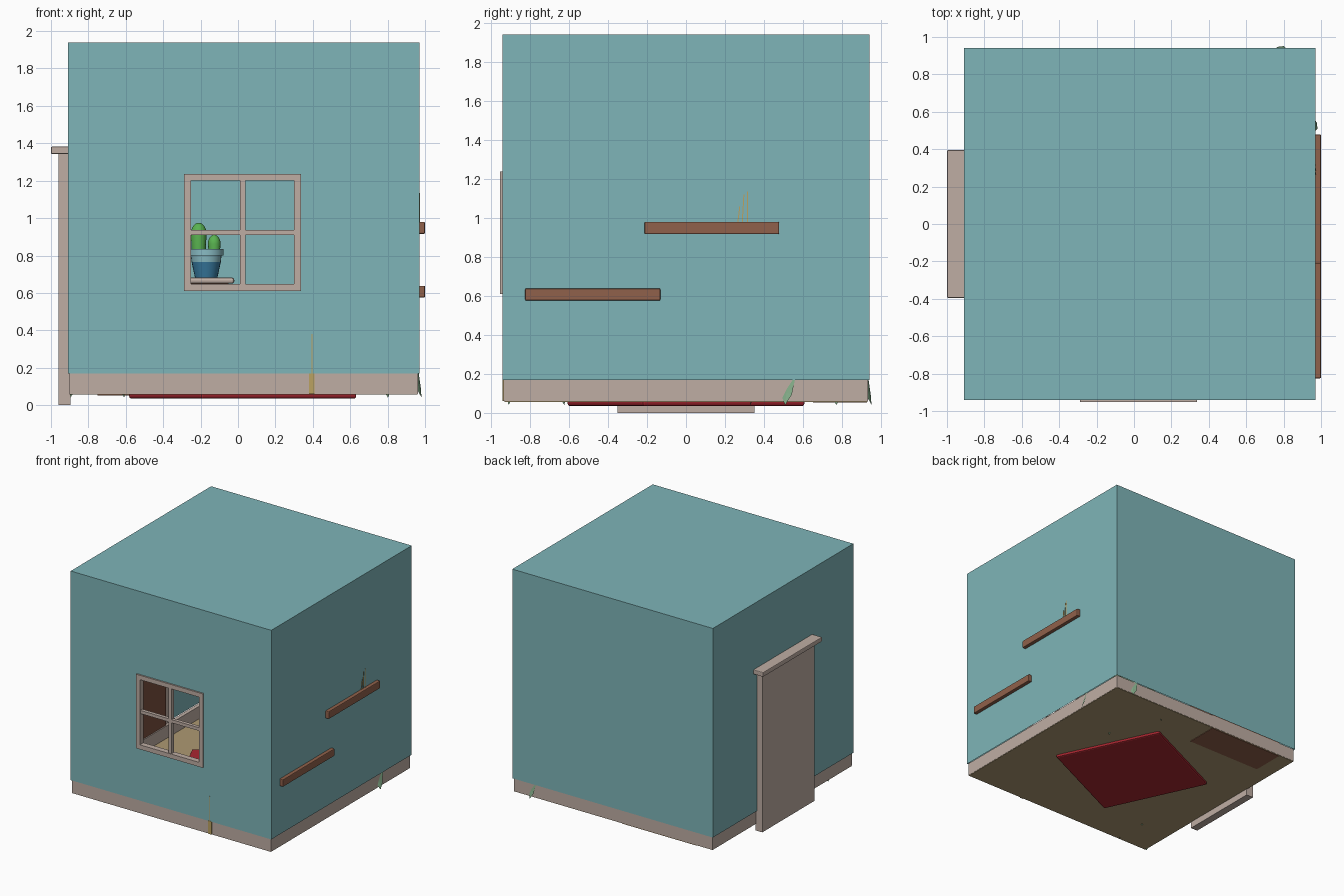
import bpy, bmesh, math
from mathutils import Matrix, Vector

if "Cube" in bpy.data.objects:
    bpy.data.objects.remove(bpy.data.objects["Cube"])

def mat(name, r, g, b):
    m = bpy.data.materials.new(name)
    m.diffuse_color = (r, g, b, 1)
    m.use_nodes = True
    m.node_tree.nodes["Principled BSDF"].inputs["Base Color"].default_value = m.diffuse_color
    return m

TEAL = mat("teal", .21, .46, .48)
TRIM = mat("trim", .52, .42, .37)
WOOD = mat("wood", .28, .12, .07)
DOOR = mat("door_brown", .2, .08, .05)
FLOOR = mat("floor_tan", .42, .32, .17)
RED = mat("red", .4, .02, .03)
LEAF = mat("leaf", .22, .4, .24)
GREEN = mat("cactus_green", .1, .45, .08)
BLUE = mat("blue", .04, .2, .36)
PALE = mat("pale_teal", .25, .5, .55)
GOLD = mat("gold", .5, .36, .12)

def finish(name, bm, m, smooth=False):
    me = bpy.data.meshes.new(name)
    bm.to_mesh(me)
    bm.free()
    me.materials.append(m)
    o = bpy.data.objects.new(name, me)
    bpy.context.collection.objects.link(o)
    if smooth:
        for p in me.polygons:
            p.use_smooth = True
    return o

def box(name, x0, x1, y0, y1, z0, z1, m, bevel=0, rot=0):
    bm = bmesh.new()
    bmesh.ops.create_cube(bm, size=1)
    bmesh.ops.scale(bm, vec=(x1 - x0, y1 - y0, z1 - z0), verts=bm.verts)
    if bevel:
        bmesh.ops.bevel(bm, geom=bm.edges[:], offset=bevel, segments=2, profile=.5, affect='EDGES')
    o = finish(name, bm, m)
    o.location = ((x0 + x1) / 2, (y0 + y1) / 2, (z0 + z1) / 2)
    o.rotation_euler.z = rot
    return o

def lathe(name, profile, cx, cy, m, n=24):
    bm = bmesh.new()
    vs = [bm.verts.new((r, 0, z)) for r, z in profile]
    es = [bm.edges.new(p) for p in zip(vs, vs[1:])]
    bmesh.ops.spin(bm, geom=vs + es, cent=(0, 0, 0), axis=(0, 0, 1), angle=math.tau, steps=n)
    bmesh.ops.remove_doubles(bm, verts=bm.verts, dist=1e-4)
    bmesh.ops.recalc_face_normals(bm, faces=bm.faces)
    o = finish(name, bm, m)
    o.location = (cx, cy, 0)
    bpy.context.view_layer.objects.active = o
    o.select_set(True)
    bpy.ops.object.shade_smooth_by_angle(angle=math.radians(40))
    o.select_set(False)
    return o

# Room shell: thin walls and ceiling, front wall with a window opening
X0, X1, Y0, Y1, Z0, Z1 = -.91, .97, -.94, .94, .168, 1.94
bm = bmesh.new()
def quad(*pts):
    bm.faces.new([bm.verts.new(p) for p in pts])
quad((X0, Y0, Z1), (X1, Y0, Z1), (X1, Y1, Z1), (X0, Y1, Z1))
quad((X1, Y0, Z0), (X1, Y1, Z0), (X1, Y1, Z1), (X1, Y0, Z1))
quad((X0, Y1, Z0), (X0, Y0, Z0), (X0, Y0, Z1), (X0, Y1, Z1))
quad((X1, Y1, Z0), (X0, Y1, Z0), (X0, Y1, Z1), (X1, Y1, Z1))
outer = [(X0, Z0), (X1, Z0), (X1, Z1), (X0, Z1)]
hole = [(-.265, .635), (.31, .635), (.31, 1.21), (-.265, 1.21)]
for i in range(4):
    j = (i + 1) % 4
    quad(*[(x, Y0, z) for x, z in (outer[i], outer[j], hole[j], hole[i])])
bmesh.ops.remove_doubles(bm, verts=bm.verts, dist=1e-4)
finish("room_walls", bm, TEAL)

# Floor and skirting boards
box("floor", -.9, .96, -.93, .93, .056, .064, FLOOR)
box("skirting_front_left", -.902, .38, -.935, -.9, .06, .17, TRIM)
box("skirting_front_right", .41, .962, -.935, -.9, .06, .17, TRIM)
box("skirting_back", -.902, .962, .9, .932, .06, .17, TRIM)
box("skirting_left", -.902, -.87, -.93, .93, .06, .17, TRIM)
box("skirting_right", .93, .962, -.93, .93, .06, .17, TRIM)

# Slim post that breaks the front skirting
box("corner_post", .38, .41, -.942, -.88, .06, .17, GOLD)
box("post_stem", .393, .397, -.942, -.935, .17, .38, GOLD)

# Window frame and glazing bars
for n, a in {"left": (-.29, -.252, .61, 1.237), "right": (.3, .337, .61, 1.237),
             "bottom": (-.252, .3, .61, .648), "top": (-.252, .3, 1.2, 1.237)}.items():
    box("window_frame_" + n, a[0], a[1], -.953, -.905, a[2], a[3], TRIM)
box("window_mullion", .01, .04, -.948, -.915, .648, 1.2, TRIM)
box("window_crossbar", -.252, .3, -.946, -.917, .91, .937, TRIM)

# Door slab with lintel
box("door_frame", -.96, -.895, -.35, .35, 0, 1.345, TRIM)
box("door_panel_inside", -.895, -.88, -.29, .29, .065, 1.28, DOOR)
box("door_lintel", -1, -.87, -.395, .395, 1.343, 1.382, TRIM, .006)

# Wall shelves reaching through the right wall
box("shelf_upper", .7, 1, -.212, .478, .916, .98, WOOD, .006)
box("shelf_lower", .7, 1, -.825, -.132, .576, .638, WOOD, .006)
for i, h in enumerate((1.06, 1.12, 1.135)):
    s = box("shelf_stalk_%d" % i, .968, .974, .268 + i * .022, .273 + i * .022, .97, h, GOLD)
    s.rotation_euler.x = -.12 * (2 - i) / 2

# Rotated rug
box("rug", -.435, .485, -.46, .46, .035, .078, RED, .012, math.radians(25))

# Dresser against the back wall
box("dresser", -.75, -.05, .65, .928, .052, .65, WOOD)
box("dresser_top", -.78, -.02, .62, .935, .65, .682, TRIM, .012)
for i in range(3):
    z = .12 + i * .175
    box("drawer_%d" % i, -.71, -.09, .635, .655, z, z + .15, TRIM, .005)

# Potted cactus on the dresser
cx, cy = -.17, .78
lathe("cactus_pot_lower", [(0, .682), (.06, .682), (.078, .765)], cx, cy, BLUE)
lathe("cactus_pot_upper", [(.078, .765), (.082, .8), (.093, .8), (.093, .835), (.08, .835), (.075, .815), (0, .815)], cx, cy, PALE)
for n, x, r, top in (("tall", -.21, .042, .975), ("short", -.127, .034, .91)):
    dome = [(r * math.cos(a), top - r * 1.4 + r * 1.4 * math.sin(a)) for a in [i * math.pi / 12 for i in range(7)]]
    lathe("cactus_" + n, [(r * .85, .8)] + dome[:-1] + [(0, top)], x, cy, GREEN, 14)

# Potted plants with four drooping leaves and a few upright ones
DROOP = [(.02, .3, .015), (.11, .43, .045), (.22, .4, .055), (.29, .25, .05), (.321, .105, .03), (.338, .04, 0)]
UPRIGHT = [(.01, .3, .015), (.05, .44, .04), (.11, .55, .04), (.18, .58, .025), (.22, .55, 0)]

def leaf(name, pts, cx, cy, ang, s):
    bm = bmesh.new()
    rows = []
    for r, z, w in pts:
        zz = .04 + (z - .04) * s
        rows.append([bm.verts.new((r * s, w * s * k, zz - (.012 * s * abs(k) if w else 0))) for k in (-1, 0, 1)])
    for a, b in zip(rows, rows[1:]):
        for k in (0, 1):
            bm.faces.new((a[k], b[k], b[k + 1], a[k + 1]))
    bmesh.ops.remove_doubles(bm, verts=bm.verts, dist=1e-4)
    o = finish(name, bm, LEAF)
    o.location = (cx, cy, 0)
    o.rotation_euler.z = ang

for n, px, py, s, a0 in (("big_plant", .67, .64, 1, -23), ("small_plant", -.752, -.767, .6, 45)):
    lathe(n + "_pot", [(0, .056), (.08 * s, .056), (.12 * s, .06 + .24 * s), (.1 * s, .06 + .24 * s), (.09 * s, .06 + .2 * s), (0, .06 + .2 * s)], px, py, TRIM, 16)
    for i in range(4):
        a = math.radians(a0 + 90 * i)
        leaf("%s_leaf_%d" % (n, i), DROOP, px, py, a, s)
        leaf("%s_upright_%d" % (n, i), UPRIGHT, px, py, a + math.pi / 4, s * .9)
